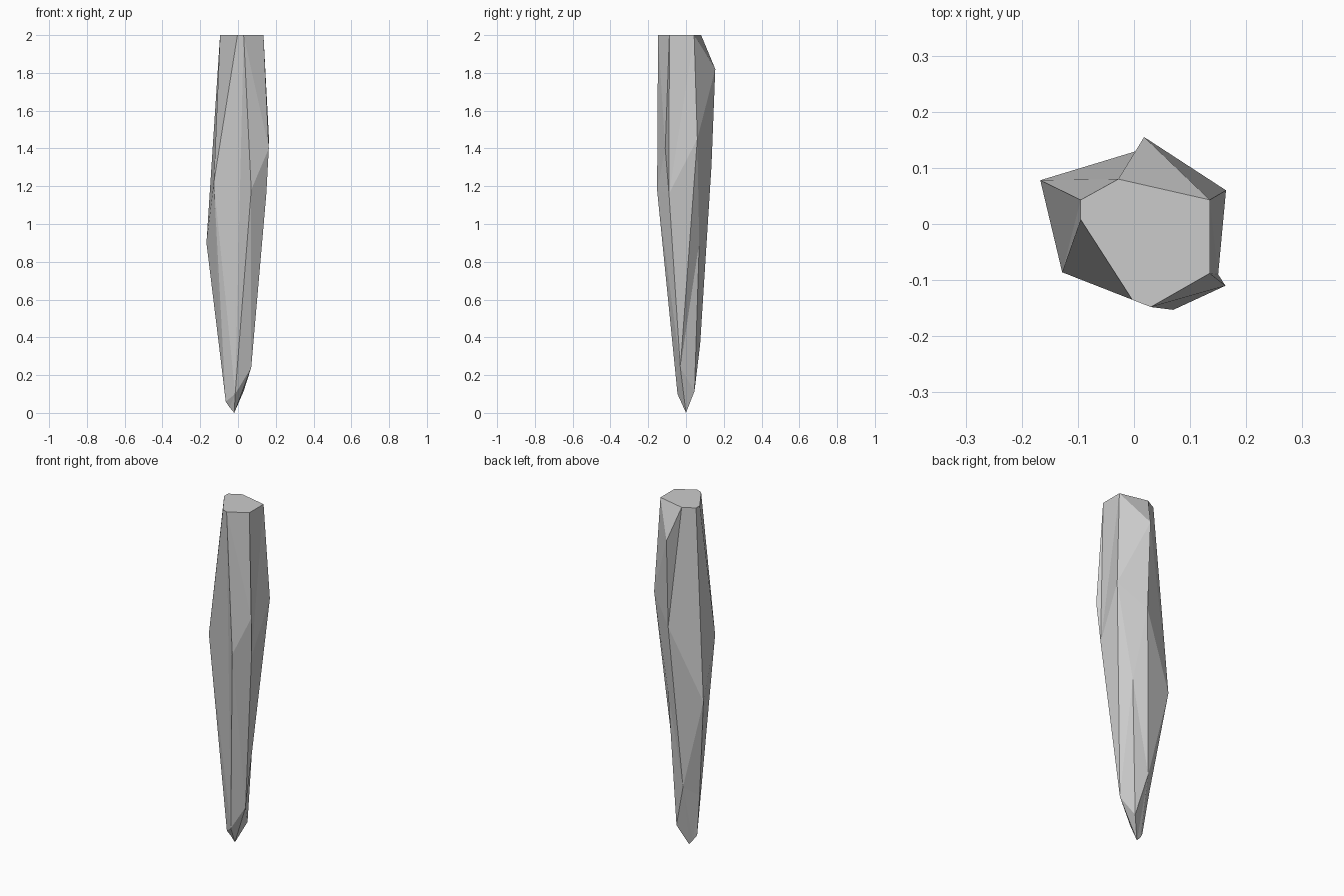
import bpy, bmesh

if "Cube" in bpy.data.objects:
    bpy.data.objects.remove(bpy.data.objects["Cube"])

# Corner points of the faceted shard, listed from the flat top to the tip
P = {
    # flat top outline
    'A': (-.095, .043, 2), 'B': (-.028, .080, 2), 'C': (.135, .043, 2),
    'D': (.135, -.088, 2), 'E': (.030, -.148, 2), 'F': (-.003, -.135, 2),
    'G': (-.095, .008, 2),
    # widest part
    'H': (.018, .155, 1.82), 'I': (.021, .135, 1.31), 'J': (.164, .060, 1.45),
    'K': (.163, -.110, 1.40), 'L': (.150, -.090, 1.16), 'M': (.070, -.153, 1.18),
    'N': (-.128, -.086, 1.22), 'O': (-.167, .078, .90), 'P': (.067, .070, .90),
    # taper and tip
    'Q': (-.095, .010, .31), 'R': (-.033, .075, .365), 'S': (.030, .045, .115),
    'T': (.070, -.030, .24), 'U': (-.015, -.045, .10), 'V': (-.065, -.010, .06),
    'W': (-.045, 0, .03), 'X': (-.020, 0, 0),
}

# Cut facets, each named by its corners
FACETS = [
    'ABCDEFG',                            # top
    'FEMUVQN', 'FNG',                     # front
    'GNOA', 'NQO',                        # left
    'EDKM', 'MKLTXU',                     # front right
    'DCJLK', 'LJPST', 'STX',              # right
    'BHC', 'CHIJ', 'JIP', 'PIRS',         # back right
    'ABHIRO', 'ORSXWVQ',                  # back left
    'UVWX',                               # tip
]

bm = bmesh.new()
verts = {k: bm.verts.new(co) for k, co in P.items()}
for facet in FACETS:
    bm.faces.new([verts[k] for k in facet])
bmesh.ops.triangulate(bm, faces=bm.faces[:], ngon_method='BEAUTY')
bmesh.ops.recalc_face_normals(bm, faces=bm.faces[:])

mesh = bpy.data.meshes.new('shard')
bm.to_mesh(mesh)
bm.free()
bpy.context.collection.objects.link(bpy.data.objects.new('shard', mesh))
